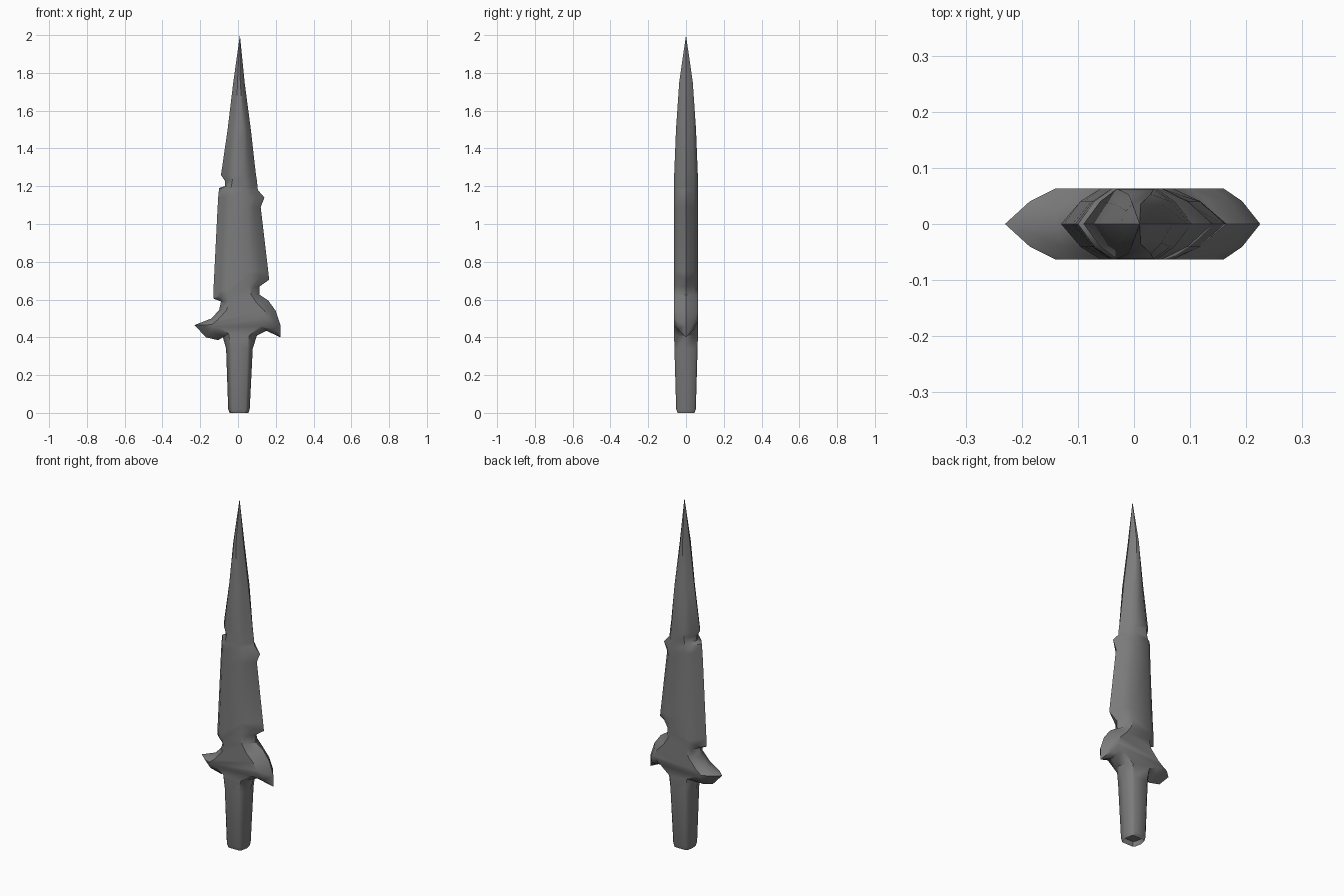
import bpy
import bmesh

cube = bpy.data.objects.get("Cube")
if cube:
    bpy.data.objects.remove(cube, do_unlink=True)

# One dark metal for the whole dagger
metal = bpy.data.materials.new("dark grey metal")
metal.use_nodes = True
colour = (0.2, 0.2, 0.2, 1)
metal.diffuse_color = colour
metal.node_tree.nodes["Principled BSDF"].inputs["Base Color"].default_value = colour

# Each station: edge x, edge z, ridge x and, where the ridge is not level, ridge z
right_side = [
    (-.045, 0, -.03), (-.052, .02, -.03), (-.063, .34, -.035),          # grip
    (-.08, .4, -.05, .42), (-.105, .385, -.1, .45), (-.17, .4, -.13, .455),
    (-.23, .465, -.14, .467), (-.14, .5, -.11, .49), (-.1, .545, -.06),  # barb
    (-.09, .59, -.05), (-.13, .605, -.06, .63), (-.13, .65, -.06),
    (-.125, .75, -.05), (-.11, 1.05, -.04), (-.105, 1.14, -.04),        # blade
    (-.1, 1.19, -.04, 1.18), (-.07, 1.2, -.035), (-.07, 1.23, -.03),
    (-.09, 1.26, -.03), (-.055, 1.5, -.01), (-.025, 1.75, -.003),
]
left_side = [
    (.055, 0, .04), (.062, .02, .04), (.078, .34, .05),
    (.1, .41, .06), (.15, .435, .12, .46), (.225, .4, .155, .485),
    (.225, .465, .16, .5), (.2, .54, .14), (.16, .595, .1, .58),
    (.115, .625, .07), (.115, .67, .06), (.165, .705, .07, .74),
    (.16, .75, .07), (.12, 1.09, .05), (.14, 1.14, .05),
    (.105, 1.18, .04), (.103, 1.2, .04), (.1, 1.23, .035),
    (.095, 1.26, .035), (.068, 1.5, .03), (.035, 1.75, .012),
]
thickness = [(0, .045), (.02, .052), (.4, .063), (1.25, .063),
             (1.5, .053), (1.75, .036), (2, 0)]


def half_depth(z):
    """Half thickness of the dagger at a height."""
    for (low, a), (high, b) in zip(thickness, thickness[1:]):
        if z <= high:
            return a + (b - a) * (z - low) / (high - low)
    return 0


def half_section(station):
    """Edge, bulged bevel and ridge points, as (x, depth, z)."""
    x, z, ridge_x = station[:3]
    ridge_z = station[3] if len(station) > 3 else z
    depth = half_depth(ridge_z)
    bulge = 0.82 if z < 0.36 else 0.65
    edge = (x, 0, z)
    bevel = ((x + ridge_x) / 2, depth * bulge, (z + ridge_z) / 2)
    ridge = (ridge_x, depth, ridge_z)
    return [edge, bevel, ridge]


def mirrored(points):
    return [(x, -y, z) for x, y, z in points]


def section(right, left):
    """Closed loop around the dagger, front half then back half."""
    r, l = half_section(right), half_section(left)
    front = mirrored(r) + mirrored(l[::-1])
    back = l[1:][::1] + r[:0:-1]
    return front + back


# Loft the grip, guard barbs and blade as one skin
bm = bmesh.new()
rings = [[bm.verts.new(p) for p in section(r, l)]
         for r, l in zip(right_side, left_side)]
count = len(rings[0])
for lower, upper in zip(rings, rings[1:]):
    for i in range(count):
        j = (i + 1) % count
        bm.faces.new((lower[i], lower[j], upper[j], upper[i]))

# Point of the blade
tip = bm.verts.new((.01, 0, 2))
for i in range(count):
    bm.faces.new((rings[-1][i], rings[-1][(i + 1) % count], tip))

# Pommel end with a shallow socket
cap = bm.faces.new(rings[0][::-1])
bmesh.ops.inset_region(bm, faces=[cap], thickness=.014)
socket = bmesh.ops.extrude_discrete_faces(bm, faces=[cap])["faces"][0]
for vert in socket.verts:
    vert.co.z += .03

bmesh.ops.recalc_face_normals(bm, faces=bm.faces)
mesh = bpy.data.meshes.new("dagger")
bm.to_mesh(mesh)
bm.free()
mesh.materials.append(metal)
dagger = bpy.data.objects.new("dagger", mesh)
bpy.context.collection.objects.link(dagger)

# Smooth skin, crisp cutting edges
bpy.ops.object.select_all(action="DESELECT")
dagger.select_set(True)
bpy.context.view_layer.objects.active = dagger
bpy.ops.object.shade_smooth_by_angle(angle=.7)
